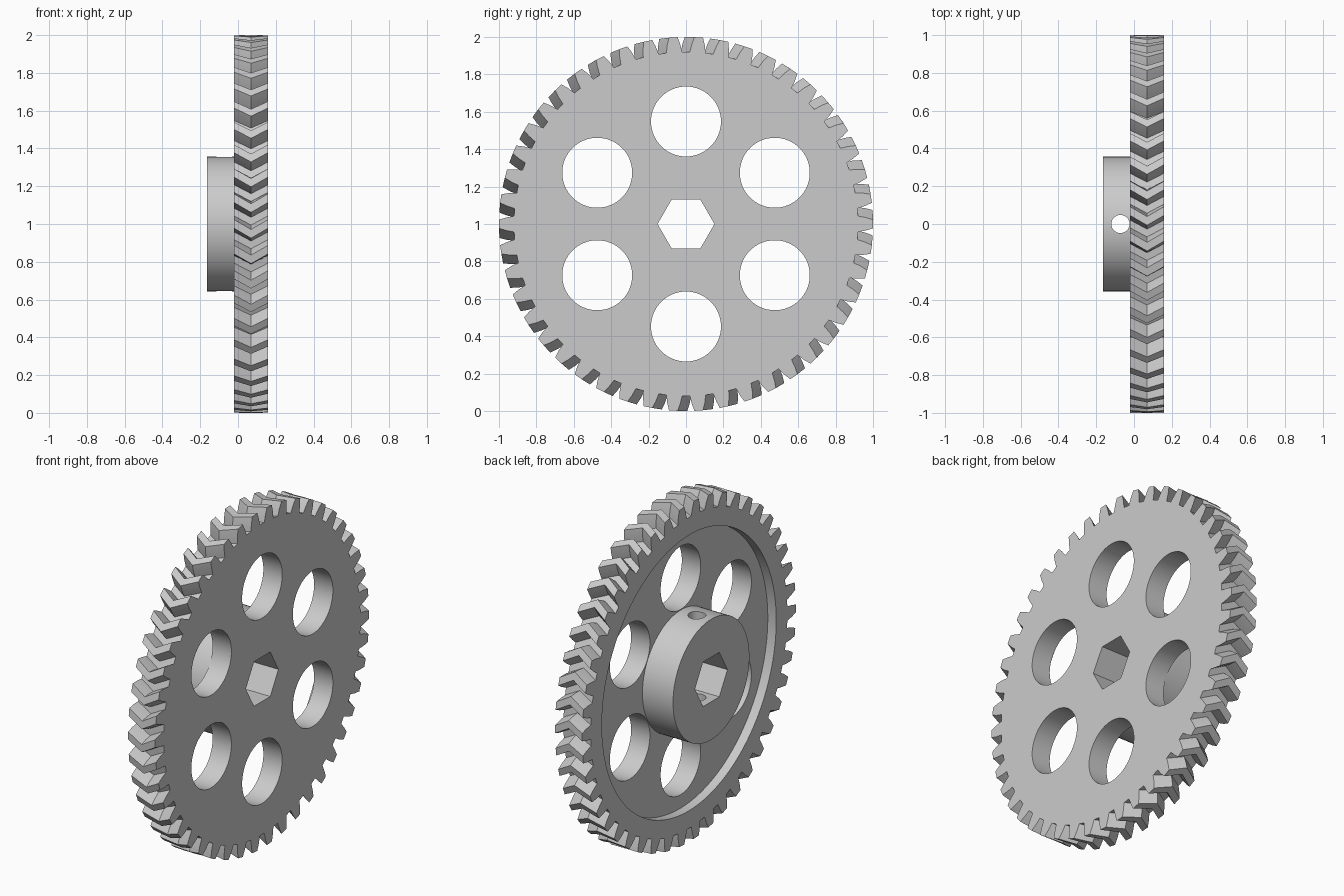
import bpy, bmesh, math
from mathutils import Matrix

cube = bpy.data.objects.get("Cube")
if cube:
    bpy.data.objects.remove(cube)

TEETH = 46
X_BACK, X_MID, X_FACE = -0.02, 0.069, 0.158
TWIST = 0.052          # chevron rotation at mid thickness
CZ = 1.0               # axle height

grey = bpy.data.materials.new("grey plastic")
grey.use_nodes = True
grey.diffuse_color = (0.6, 0.6, 0.6, 1)
grey.node_tree.nodes["Principled BSDF"].inputs["Base Color"].default_value = (0.6, 0.6, 0.6, 1)


def make_object(name, bm):
    bmesh.ops.recalc_face_normals(bm, faces=bm.faces[:])
    mesh = bpy.data.meshes.new(name)
    bm.to_mesh(mesh)
    bm.free()
    mesh.materials.append(grey)
    obj = bpy.data.objects.new(name, mesh)
    bpy.context.collection.objects.link(obj)
    return obj


def loft(name, outline, levels):
    """Loft a polar outline [(radius, angle)] through [(x, twist)] levels."""
    bm = bmesh.new()
    rings = [[bm.verts.new((x, r * math.cos(a + t), CZ + r * math.sin(a + t)))
              for r, a in outline] for x, t in levels]
    n = len(outline)
    for lo, hi in zip(rings, rings[1:]):
        for i in range(n):
            j = (i + 1) % n
            bm.faces.new((lo[i], lo[j], hi[j], hi[i]))
    bm.faces.new(rings[0])
    bm.faces.new(rings[-1])
    return make_object(name, bm)


def rod(name, radius, x0, x1, sides=64, y=0.0, z=CZ, axis="X"):
    """Cylinder along x (x0 to x1), or a long vertical one centred at x0."""
    bm = bmesh.new()
    depth = x1 - x0 if axis == "X" else 1.0
    turn = Matrix.Rotation(math.pi / 2, 4, "Y") if axis == "X" else Matrix()
    centre = ((x0 + x1) / 2, y, z)
    bmesh.ops.create_cone(bm, cap_ends=True, segments=sides, radius1=radius,
                          radius2=radius, depth=depth,
                          matrix=Matrix.Translation(centre) @ turn)
    return make_object(name, bm)


def combine(target, tool, operation):
    mod = target.modifiers.new(tool.name, "BOOLEAN")
    mod.operation, mod.solver, mod.object = operation, "EXACT", tool
    bpy.context.view_layer.objects.active = target
    bpy.ops.object.modifier_apply(modifier=mod.name)
    bpy.data.objects.remove(tool)


# Toothed rim: tapered teeth with a V-shaped twist, a gap at the very bottom
tooth = [(0.92, -0.046), (0.962, -0.036), (1.0, -0.023),
         (1.0, 0.023), (0.962, 0.036), (0.92, 0.046)]
pitch = 2 * math.pi / TEETH
outline = [(r, -math.pi / 2 + (k + 0.5) * pitch + a)
           for k in range(TEETH) for r, a in tooth]
gear = loft("herringbone_gear", outline,
            [(X_BACK, 0), (X_MID, TWIST), (X_FACE, 0)])

# Recessed web on the hub side, then the hub itself
combine(gear, rod("recess", 0.815, -0.3, 0.035, 128), "DIFFERENCE")
combine(gear, rod("hub", 0.357, -0.165, 0.1, 96), "UNION")

# Six round lightening holes
for k in range(6):
    a = math.pi / 2 + k * math.pi / 3
    combine(gear, rod("web_hole", 0.187, -0.1, 0.3, 64,
                      0.548 * math.cos(a), CZ + 0.548 * math.sin(a)), "DIFFERENCE")

# Hexagonal axle bore with points to front and back
bore = [(0.152, k * math.pi / 3) for k in range(6)]
combine(gear, loft("axle_bore", bore, [(-0.4, 0), (0.4, 0)]), "DIFFERENCE")

# Set-screw hole straight through the hub
combine(gear, rod("screw_hole", 0.048, -0.072, -0.072, 32, axis="Z"), "DIFFERENCE")

bpy.ops.object.select_all(action="DESELECT")
gear.select_set(True)
bpy.context.view_layer.objects.active = gear
bpy.ops.object.shade_smooth_by_angle(angle=math.radians(12))
